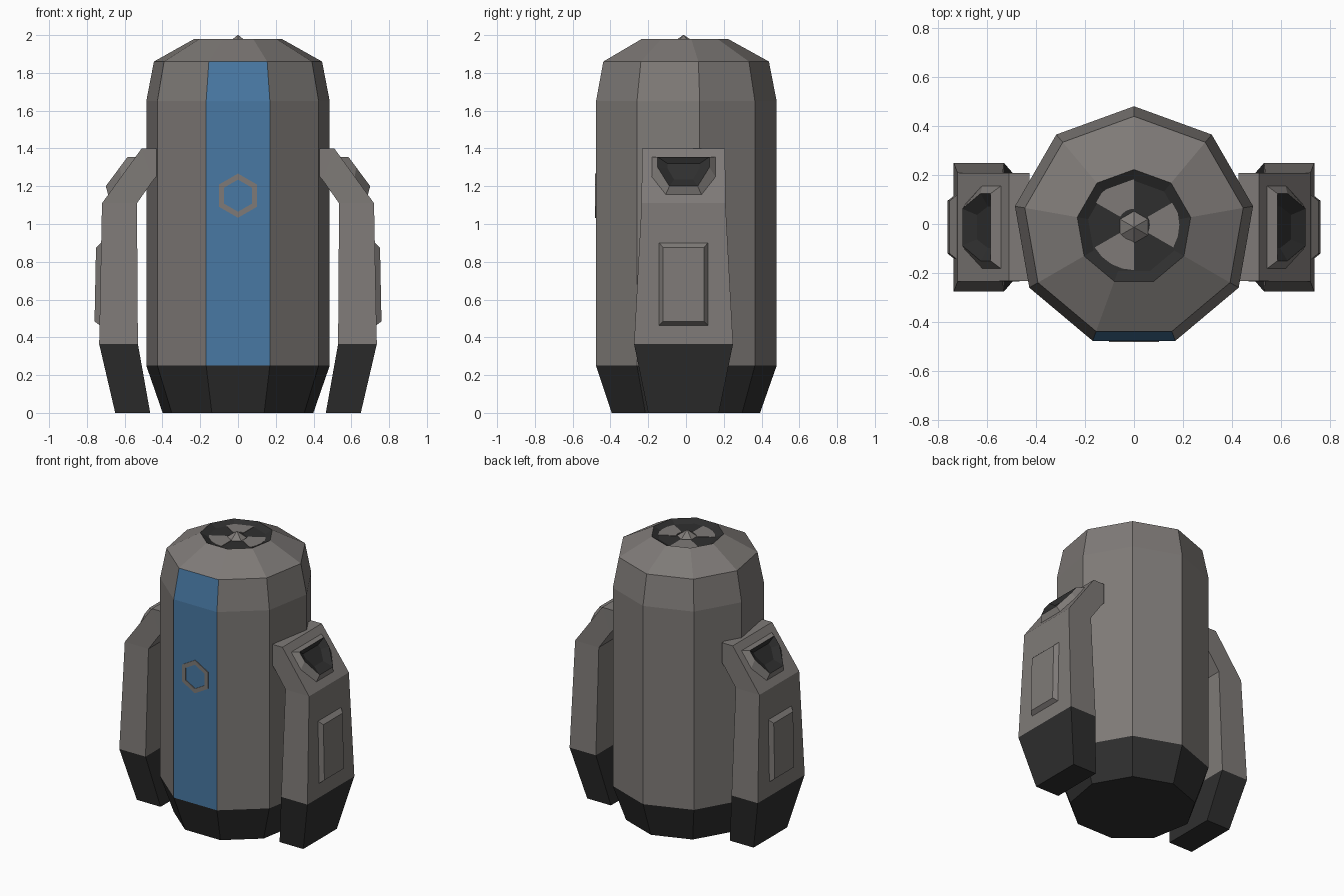
import bpy, bmesh, math

if "Cube" in bpy.data.objects:
    bpy.data.objects.remove(bpy.data.objects["Cube"])


def material(name, rgb):
    m = bpy.data.materials.new(name)
    m.diffuse_color = (*rgb, 1)
    m.use_nodes = True
    m.node_tree.nodes["Principled BSDF"].inputs["Base Color"].default_value = m.diffuse_color
    return m


GREY = material("warm grey metal", (0.21, 0.195, 0.185))
DARK = material("dark rubber", (0.028, 0.028, 0.028))
BLUE = material("blue paint", (0.065, 0.19, 0.37))
MATS = [GREY, DARK, BLUE]
CY = -0.013          # centre of the body in y


def loft(name, rings, bands, start=0, end=0, caps=True, closed=False):
    """Join rings of points with quads; bands = material index per band."""
    bm = bmesh.new()
    vs = [[bm.verts.new(p) for p in r] for r in rings]
    n = len(rings[0])
    pairs = list(zip(vs, vs[1:]))
    if closed:
        pairs.append((vs[-1], vs[0]))
    for (a, b), mat in zip(pairs, bands):
        for i in range(n):
            j = (i + 1) % n
            bm.faces.new((a[i], a[j], b[j], b[i])).material_index = mat
    if caps and not closed:
        bm.faces.new(vs[0]).material_index = start
        bm.faces.new(vs[-1]).material_index = end
    bmesh.ops.recalc_face_normals(bm, faces=bm.faces)
    me = bpy.data.meshes.new(name)
    bm.to_mesh(me)
    bm.free()
    for m in MATS:
        me.materials.append(m)
    ob = bpy.data.objects.new(name, me)
    bpy.context.collection.objects.link(ob)
    return ob


def circle(r, z, n, a0=90):
    return [(r * math.cos(math.radians(a0 + 360 * i / n)),
             CY + r * math.sin(math.radians(a0 + 360 * i / n)), z) for i in range(n)]


# Nine-sided body with dark foot and shallow dark dish on top
profile = [(0.405, 0), (0.493, 0.25), (0.493, 1.65), (0.452, 1.86),
           (0.235, 1.98), (0.19, 1.957)]
body = loft("body", [circle(r, z, 9) for r, z in profile],
            [1, 0, 0, 0, 1], start=1, end=1)
# Blue front stripe: front-facing side panels between foot and cap
for f in body.data.polygons:
    if f.normal.y < -0.93 and 0.25 < f.center.z < 1.86:
        f.material_index = 2

# Hexagon ring plate on the stripe
front = CY - 0.493 * math.cos(math.radians(20))


def hexagon(r, y):
    return [(r * math.sin(math.radians(60 * i)), y,
             1.15 + r * math.cos(math.radians(60 * i))) for i in range(6)]


loft("front_hexagon_ring", [hexagon(0.117, front + 0.002), hexagon(0.117, front - 0.005),
                            hexagon(0.085, front - 0.005), hexagon(0.085, front + 0.002)],
     [0] * 4, closed=True)

# Top vent: three sector plates and a small six-sided spike
for k in range(3):
    def sector(z):
        angs = [120 * k - 30 + 15 * i for i in range(5)]
        pts = [(0.185, a) for a in angs] + [(0.065, a) for a in reversed(angs)]
        return [(r * math.cos(math.radians(a)), CY + 0.01 + r * math.sin(math.radians(a)), z)
                for r, a in pts]
    loft("vent_sector", [sector(1.955), sector(1.96)], [0])
loft("vent_spike", [circle(0.068, 1.955, 6), circle(0.002, 2.0, 6)], [0])

# Side pods, mirrored left and right
# inner x, inner z, outer x, outer z, half width
sections = [(0.425, 1.26, 0.425, 1.40, 0.22), (0.45, 1.23, 0.51, 1.40, 0.22),
            (0.535, 1.11, 0.72, 1.11, 0.222), (0.53, 0.365, 0.735, 0.365, 0.262),
            (0.465, 0, 0.65, 0, 0.187)]
# half outlines of the lamp housing: half width, z (top to bottom)
base = [(0.172, 1.355), (0.172, 1.245), (0.097, 1.15)]
rim = [(0.137, 1.355), (0.137, 1.30), (0.075, 1.20)]
floor = [(0.085, 1.32), (0.085, 1.295), (0.05, 1.235)]

for side, s in (("right", 1), ("left", -1)):
    loft(side + "_pod",
         [[(s * xi, CY - w, zi), (s * xi, CY + w, zi), (s * xo, CY + w, zo), (s * xo, CY - w, zo)]
          for xi, zi, xo, zo, w in sections], [0, 0, 0, 1], end=1)

    # Lamp housing on the shoulder slope with a dark recess
    def outline(half, x0, z0, slope):
        pts = half + [(-w, z) for w, z in reversed(half)]
        return [(s * (x0 + (z0 - z) * slope), CY + w, z) for w, z in pts]
    loft(side + "_lamp_housing",
         [outline(base, 0.505, 1.40, 0.724), outline(rim, 0.585, 1.355, 0.742),
          outline(floor, 0.551, 1.355, 0.742)], [0, 1], end=1)

    # Raised bevelled panel lower on the pod
    def panel(w, z0, z1, lift):
        return [(s * (0.735 - (z - 0.365) * 0.0201 + lift), CY + y, z)
                for y, z in ((-w, z0), (w, z0), (w, z1), (-w, z1))]
    loft(side + "_pod_panel", [panel(0.133, 0.46, 0.905, -0.005),
                               panel(0.108, 0.485, 0.875, 0.027)], [0])
